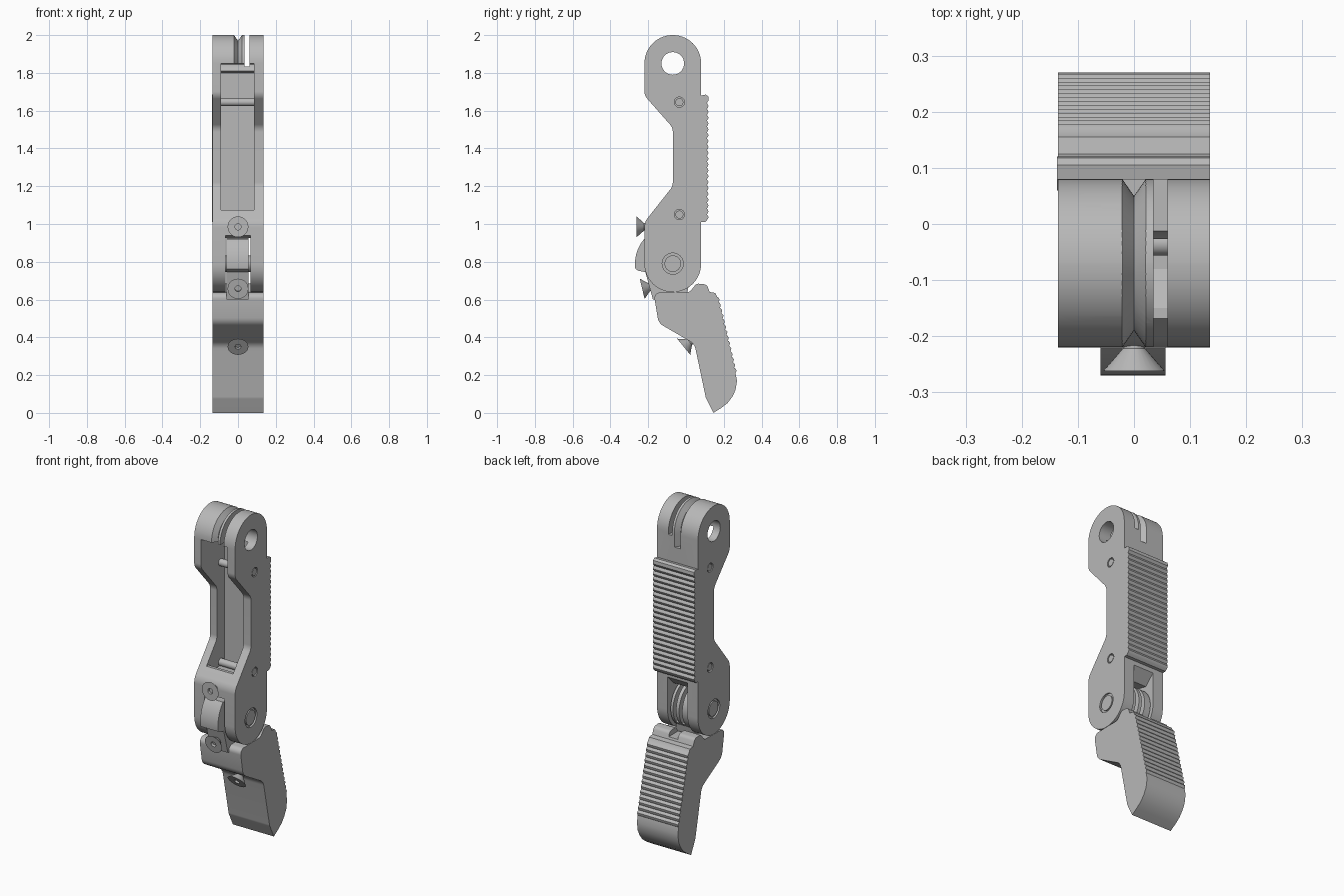
import bpy, bmesh, math
from mathutils import Vector

cube = bpy.data.objects.get("Cube")
if cube:
    bpy.data.objects.remove(cube, do_unlink=True)

grey = bpy.data.materials.new("plain grey")
grey.use_nodes = True
grey.diffuse_color = (0.48, 0.48, 0.48, 1)
grey.node_tree.nodes["Principled BSDF"].inputs["Base Color"].default_value = (0.48, 0.48, 0.48, 1)

W = 0.135                      # half width of the finger
KNUCKLE = (-0.07, 0.79)        # hinge axis (y, z)
TIP_HOLE = (-0.07, 1.85)       # upper axle hole (y, z)


def finish(name, bm):
    bmesh.ops.recalc_face_normals(bm, faces=bm.faces)
    mesh = bpy.data.meshes.new(name)
    bm.to_mesh(mesh)
    bm.free()
    mesh.materials.append(grey)
    ob = bpy.data.objects.new(name, mesh)
    bpy.context.collection.objects.link(ob)
    return ob


def prism(name, outline, x0, x1):
    """Extrude a closed (y, z) outline along x."""
    bm = bmesh.new()
    face = bm.faces.new([bm.verts.new((x0, y, z)) for y, z in outline])
    ext = bmesh.ops.extrude_face_region(bm, geom=[face])["geom"]
    verts = [v for v in ext if isinstance(v, bmesh.types.BMVert)]
    bmesh.ops.translate(bm, verts=verts, vec=(x1 - x0, 0, 0))
    return finish(name, bm)


def rounded(corners, steps=10):
    """Fillet the (y, z, radius) corners of a polygon."""
    out = []
    for i, (y, z, r) in enumerate(corners):
        p = Vector((y, z))
        if r == 0:
            out.append(p)
            continue
        a = (Vector(corners[i - 1][:2]) - p).normalized()
        b = (Vector(corners[(i + 1) % len(corners)][:2]) - p).normalized()
        half = a.angle(b) / 2
        c = p + (a + b).normalized() * r / math.sin(half)
        u, v = p + a * r / math.tan(half) - c, p + b * r / math.tan(half) - c
        w = math.pi - 2 * half
        for k in range(steps + 1):
            t = k / steps
            out.append(c + (u * math.sin((1 - t) * w) + v * math.sin(t * w)) / math.sin(w))
    return out


def arc(c, r, a0, a1, n=32):
    angles = [math.radians(a0 + (a1 - a0) * k / n) for k in range(n + 1)]
    return [(c[0] + r * math.cos(a), c[1] + r * math.sin(a)) for a in angles]


def circle(c, r):
    return arc(c, r, 0, 360)[:-1]


def box(y0, y1, z0, z1):
    return [(y0, z0), (y1, z0), (y1, z1), (y0, z1)]


def ridges(p, q, n, depth):
    """Row of small round bumps from p to q, bulging to the right of travel."""
    p, q = Vector(p), Vector(q)
    d = q - p
    out = Vector((d.y, -d.x)).normalized() * depth
    return [p + d * (i + t) / n + out * math.sin(math.pi * t)
            for i in range(n) for t in (0, 0.2, 0.5, 0.8)] + [q]


def cut(ob, *cutters):
    bpy.context.view_layer.objects.active = ob
    for c in cutters:
        c.hide_render = True
        m = ob.modifiers.new("cut", "BOOLEAN")
        m.operation, m.solver, m.object = "DIFFERENCE", "EXACT", c
        bpy.ops.object.modifier_apply(modifier=m.name)
        bpy.data.objects.remove(c, do_unlink=True)


def screw(name, y, z, inward):
    """Countersunk screw with a socket, turned about its own axis."""
    prof = [(0, .015), (.016, .015), (.016, 0), (.055, 0), (.02, .04), (.02, .06), (0, .06)]
    bm = bmesh.new()
    vs = [bm.verts.new((r, 0, h)) for r, h in prof]
    es = [bm.edges.new(pair) for pair in zip(vs, vs[1:])]
    bmesh.ops.spin(bm, geom=vs + es, axis=(0, 0, 1), cent=(0, 0, 0),
                   angle=math.tau, steps=28)
    bmesh.ops.remove_doubles(bm, verts=bm.verts, dist=1e-5)
    ob = finish(name, bm)
    ob.rotation_euler = Vector((0, *inward)).to_track_quat("Z", "Y").to_euler()
    ob.location = (0, y, z)


def cord_groove():
    """V-shaped cutter running over the rounded top and down both faces."""
    path = [(0.08, 1.77, 1, 0)]
    for y, z in arc((0, 0), 1, 0, 180):
        path.append((TIP_HOLE[0] + .15 * y, TIP_HOLE[1] + .15 * z, y, z))
    path.append((-0.22, 1.8, -1, 0))
    bm = bmesh.new()
    rings = []
    for y, z, ny, nz in path:
        rings.append([bm.verts.new((x, y + ny * h, z + nz * h))
                      for x, h in ((-.025, .006), (.025, .006), (0, -.03))])
    for a, b in zip(rings, rings[1:]):
        for i in range(3):
            j = (i + 1) % 3
            bm.faces.new((a[i], a[j], b[j], b[i]))
    bm.faces.new(rings[0])
    bm.faces.new(rings[-1])
    return finish("groove_cutter", bm)


# Upper segment
upper = prism("upper_segment", rounded([
    (-.22, 2, .149), (-.22, 1.68, .06), (-.07, 1.51, .06), (-.07, 1.2, .06),
    (-.22, 1.01, .08), (-.22, .64, .149), (.08, .64, .149), (.08, 2, .149)], 14), -W, W)
pin_spots = {"upper_cross_pin": ((-.035, 1.645), .027),
             "lower_cross_pin": ((-.035, 1.05), .027),
             "hinge_pin": (KNUCKLE, .056)}
cut(upper,
    prism("pocket", [(-.3, 1.075), (-.15, 1.075), (-.08, 1.03), (0, 1.03),
                     (0, 1.8), (-.15, 1.85), (-.3, 1.85)], -.09, .085),
    prism("axle_hole", circle(TIP_HOLE, .06), -.2, .2),
    prism("cord_slot", box(-.3, .2, 1.835, 2.1), .035, .06),
    cord_groove(),
    prism("hinge_slot", [(-.3, .5), (.2, .5), (.2, 1.1), (.02, .925), (-.05, .94), (-.3, .94)],
          -.066, .066))
for name, (spot, r) in pin_spots.items():
    cut(upper, *[prism("recess", circle(spot, r), s * W - .01, s * W + .01) for s in (-1, 1)])
    prism(name, circle(spot, r * .78), -W + .002, W - .002)

# Ribbed grip on the back of the upper segment
prism("upper_grip", [(.06, 1.01), (.1, 1.01)] + ridges((.11, 1.02), (.11, 1.64), 20, .009)
      + [(.12, 1.655), (.118, 1.675), (.105, 1.685), (.08, 1.68), (.06, 1.66)], -W - .002, W)

# Lower segment with a ribbed back and rounded fingertip
front = rounded([(.17, .3, 0), (.145, 0, 0), (.105, .08, .05), (.045, .365, .06),
                 (-.145, .475, .06), (-.172, .637, .03), (.02, .64, .03),
                 (.055, .685, .025), (.11, .68, .025), (.125, .64, 0)], 6)[1:]
tip = [(.27, .17), (.262, .12), (.245, .085), (.22, .052), (.185, .025)]
back = list(reversed(ridges((.262, .21), (.165, .615), 14, .009)))
lower = prism("lower_segment", front + [(.155, .635)] + back + tip, -W, W)
cut(lower, prism("notch", box(.0, .2, .652, .8), -.03, .03))

# Hinge tongue: stop at the front, grooved pulley at the back
tongue = prism("hinge_tongue", arc(KNUCKLE, .2, 139.5, 188, 14) + [(-.25, .752), (-.215, .745),
               (-.175, .6), (.0, .6)] + arc(KNUCKLE, .135, -50, 115), -.06, .056)
for x in (-.012, .028):
    cut(tongue, prism("pulley_groove", arc(KNUCKLE, .25, -40, 85) + arc(KNUCKLE, .1, 85, -40),
                      x - .008, x + .012))

# Cord screws
screw("upper_screw", -.262, .985, (1, 0))
screw("hinge_screw", -.232, .657, (.105, .025))
screw("lower_screw", -.012, .35, (.08, .065))

# Smooth curved surfaces, keep hard edges
for ob in bpy.context.scene.objects:
    if ob.type == "MESH":
        ob.select_set(True)
        bpy.context.view_layer.objects.active = ob
bpy.ops.object.shade_smooth_by_angle(angle=math.radians(30))
